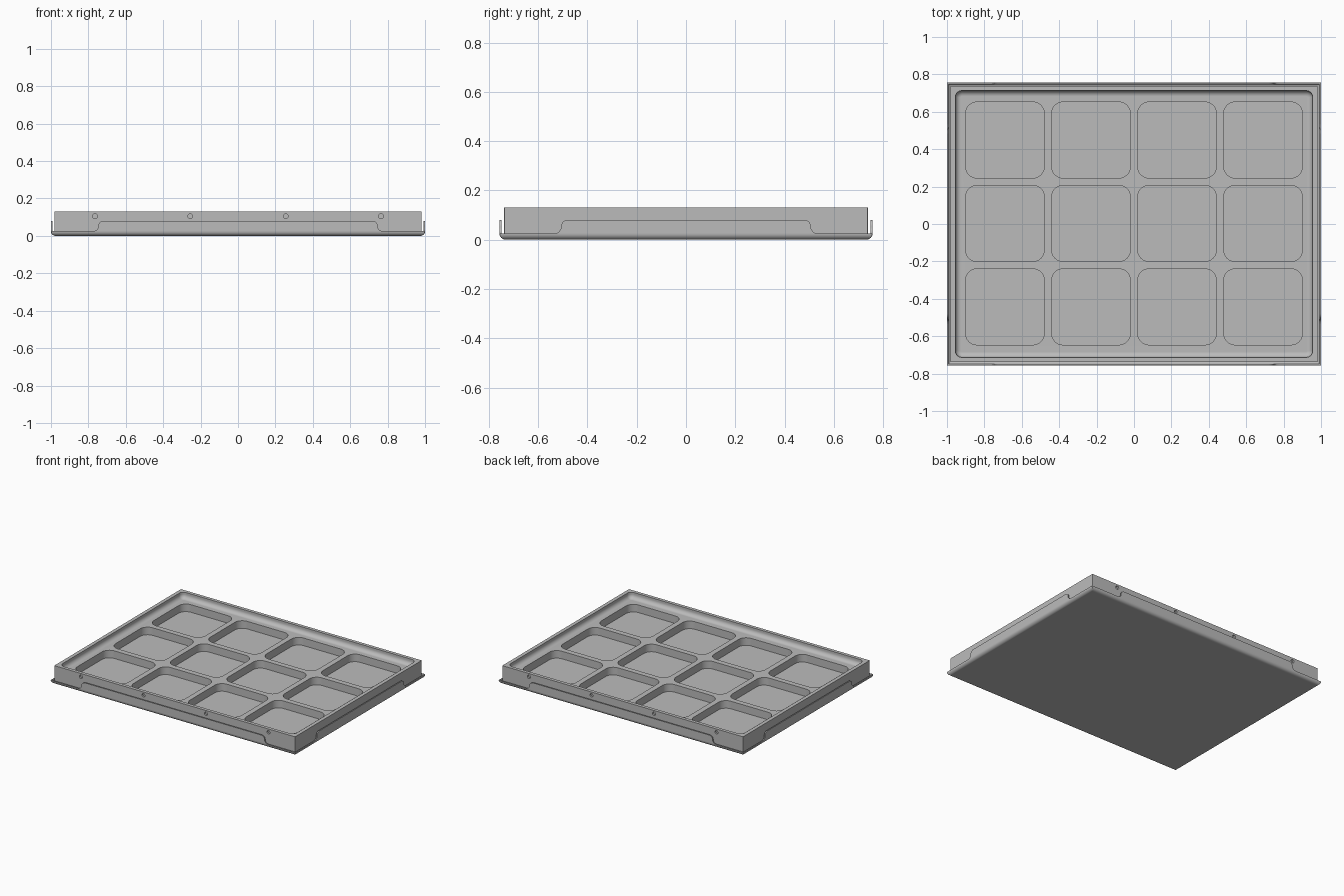
import bpy, bmesh, math
from mathutils import Matrix

cube = bpy.data.objects.get("Cube")
if cube:
    bpy.data.objects.remove(cube, do_unlink=True)

# Single grey material
grey = bpy.data.materials.new("plain_grey")
grey.use_nodes = True
grey.diffuse_color = (0.5, 0.5, 0.5, 1)
grey.node_tree.nodes["Principled BSDF"].inputs["Base Color"].default_value = (0.5, 0.5, 0.5, 1)


def ring(bm, hx, hy, r, z, cx=0, cy=0, seg=6):
    """Rounded rectangle of vertices."""
    verts = []
    for q, (sx, sy) in enumerate([(1, 1), (-1, 1), (-1, -1), (1, -1)]):
        for i in range(seg + 1):
            a = math.pi / 2 * (q + i / seg)
            verts.append(bm.verts.new((cx + sx * (hx - r) + r * math.cos(a),
                                       cy + sy * (hy - r) + r * math.sin(a), z)))
    return verts


def loft(bm, sections, cx=0, cy=0, seg=6):
    """Closed solid through a stack of rounded rectangles (hx, hy, r, z)."""
    rings = [ring(bm, *s, cx, cy, seg) for s in sections]
    for a, b in zip(rings, rings[1:]):
        n = len(a)
        for i in range(n):
            j = (i + 1) % n
            bm.faces.new((a[i], a[j], b[j], b[i]))
    bm.faces.new(rings[0][::-1])
    bm.faces.new(rings[-1])


def make(name, bm):
    bmesh.ops.recalc_face_normals(bm, faces=bm.faces)
    me = bpy.data.meshes.new(name)
    bm.to_mesh(me)
    bm.free()
    me.materials.append(grey)
    ob = bpy.data.objects.new(name, me)
    bpy.context.collection.objects.link(ob)
    return ob


def activate(ob):
    bpy.ops.object.select_all(action='DESELECT')
    ob.select_set(True)
    bpy.context.view_layer.objects.active = ob


def cut(ob, cutter):
    activate(ob)
    m = ob.modifiers.new("cut", 'BOOLEAN')
    m.operation = 'DIFFERENCE'
    m.solver = 'EXACT'
    m.object = cutter
    bpy.ops.object.modifier_apply(modifier=m.name)
    bpy.data.objects.remove(cutter, do_unlink=True)


def smooth(ob):
    activate(ob)
    bpy.ops.object.shade_smooth_by_angle(angle=math.radians(32))
    m = ob.modifiers.new("even_normals", 'WEIGHTED_NORMAL')
    m.keep_sharp = True


BX, BY, TOP, DECK, FLOOR = 0.982, 0.738, 0.13, 0.086, 0.03
LX, LY, LIP, SHEET = 1.0, 0.757, 0.025, 0.008

# Tray block
bm = bmesh.new()
loft(bm, [(BX, BY, 0.003, 0.01), (BX, BY, 0.003, TOP)], seg=2)
tray = make("tray", bm)

# Rim recess with a rounded foot
bm = bmesh.new()
foot = 0.03
sections = [(0.955, 0.713, 0.035, 0.2)]
for i in range(9):
    a = math.pi / 2 * i / 8
    d = foot * (1 - math.cos(a))
    sections.append((0.955 - d, 0.713 - d, 0.035 - d, DECK + foot * (1 - math.sin(a))))
loft(bm, sections, seg=8)
cut(tray, make("recess_cutter", bm))

# Twelve pockets and the blind holes of the long sides
bm = bmesh.new()
for col in range(4):
    for row in range(3):
        loft(bm, [(0.21, 0.203, 0.06, FLOOR), (0.21, 0.203, 0.06, 0.2)],
             (col - 1.5) * 0.46, (row - 1) * 0.446 + 0.003, 8)
for x in (-0.765, -0.255, 0.255, 0.765):
    for side in (-1, 1):
        place = Matrix.Translation((x, side * BY, 0.105)) @ Matrix.Rotation(math.pi / 2, 4, 'X')
        bmesh.ops.create_cone(bm, cap_ends=True, segments=24, radius1=0.013,
                              radius2=0.013, depth=0.028, matrix=place)
cut(tray, make("pocket_cutter", bm))
smooth(tray)

# Shallow pan under the tray, rolled at the lower edge
bm = bmesh.new()
sections = []
for i in range(9):
    a = math.pi / 2 * i / 8
    d = LIP * (1 - math.sin(a))
    sections.append((LX - d, LY - d, 0.004, LIP * (1 - math.cos(a))))
sections += [(LX - SHEET, LY - SHEET, 0.003, LIP),
             (LX - 0.012, LY - 0.012, 0.003, 0.016),
             (LX - 0.02, LY - 0.02, 0.003, 0.01)]
loft(bm, sections, seg=2)
smooth(make("bottom_pan", bm))


def flap(name, half, dist, turn):
    """Upright tab with S-shaped ends on one side of the pan."""
    r, top = 0.027, 0.08
    end = []
    for i in range(7):
        a = math.pi / 2 * i / 6
        end.append((half + r * (1 - math.sin(a)), LIP + r * (1 - math.cos(a))))
    for i in range(7):
        a = math.pi / 2 * i / 6
        end.append((half - r * (1 - math.cos(a)), top - r * (1 - math.sin(a))))
    outline = end + [(-u, z) for u, z in reversed(end)]
    bm = bmesh.new()
    face = bm.faces.new([bm.verts.new((u, -dist, z)) for u, z in outline])
    out = bmesh.ops.extrude_face_region(bm, geom=[face])
    moved = [v for v in out["geom"] if isinstance(v, bmesh.types.BMVert)]
    bmesh.ops.translate(bm, verts=moved, vec=(0, SHEET, 0))
    bmesh.ops.rotate(bm, verts=bm.verts, matrix=Matrix.Rotation(turn, 3, 'Z'))
    smooth(make(name, bm))


flap("front_flap", 0.747, LY, 0)
flap("back_flap", 0.747, LY, math.pi)
flap("left_flap", 0.507, LX, math.pi / 2)
flap("right_flap", 0.507, LX, -math.pi / 2)
